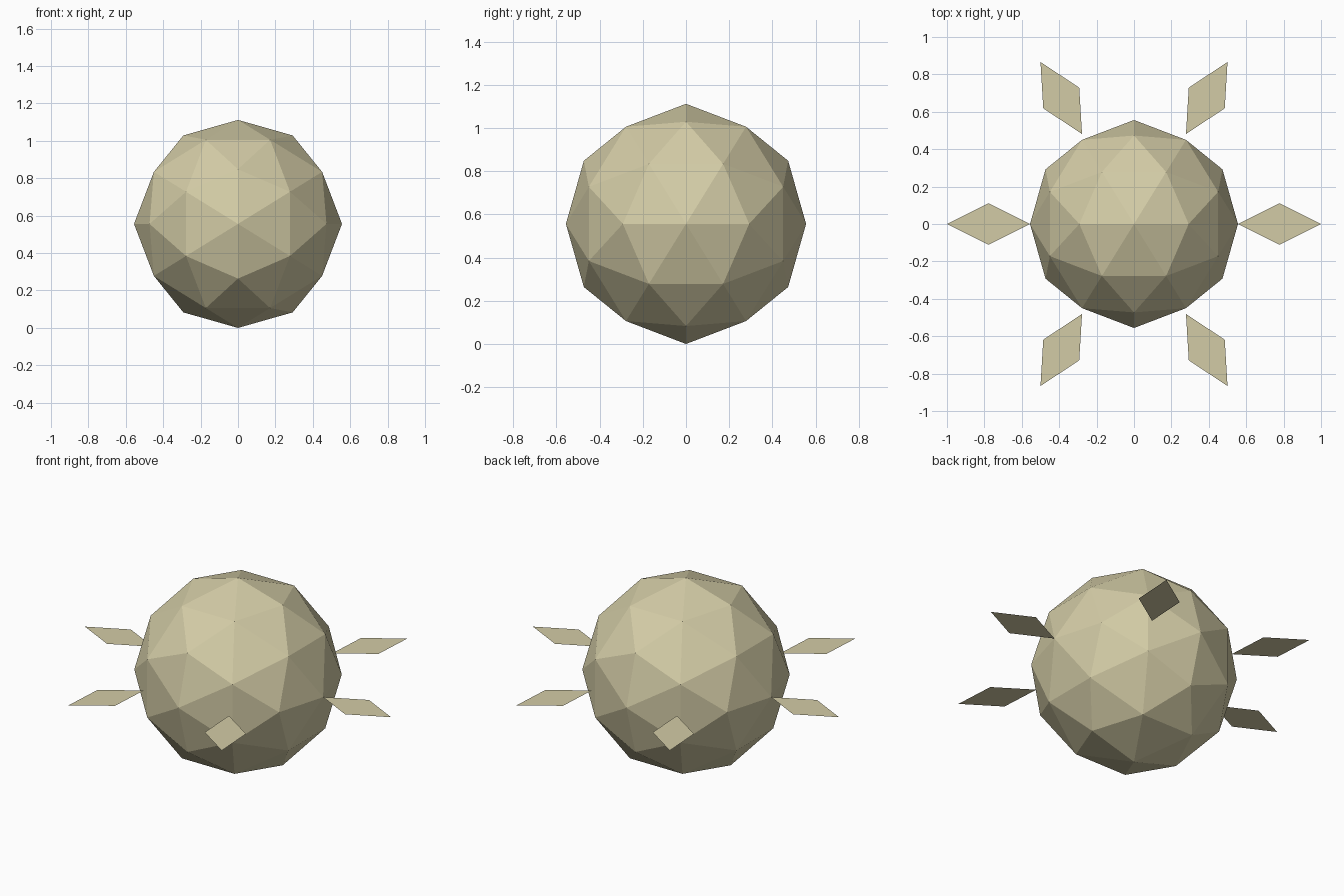
import bpy
import bmesh
import math
from mathutils import Matrix, Vector

cube = bpy.data.objects.get("Cube")
if cube:
    bpy.data.objects.remove(cube, do_unlink=True)

RADIUS = 0.556      # ball radius, also its centre height
TIP = 1.0           # distance of the fin tips from the axis
HALF_WIDTH = 0.111  # half the width of a fin

sand = bpy.data.materials.new("sand")
sand.use_nodes = True
colour = (0.65, 0.6, 0.38, 1)
sand.diffuse_color = colour
sand.node_tree.nodes["Principled BSDF"].inputs["Base Color"].default_value = colour


def add_object(name, bm):
    mesh = bpy.data.meshes.new(name)
    bm.to_mesh(mesh)
    bm.free()
    mesh.materials.append(sand)
    obj = bpy.data.objects.new(name, mesh)
    obj.location.z = RADIUS
    bpy.context.collection.objects.link(obj)
    return obj


# Faceted ball: icosahedron from three golden rectangles, split once, pushed to a sphere
phi = (1 + math.sqrt(5)) / 2
bm = bmesh.new()
for s in (-1, 1):
    for t in (-phi, phi):
        for corner in ((s, 0, t), (t, s, 0), (0, t, s)):
            bm.verts.new(corner)
bmesh.ops.convex_hull(bm, input=bm.verts[:])
bmesh.ops.subdivide_edges(bm, edges=bm.edges[:], cuts=1, use_grid_fill=True)
for v in bm.verts:
    v.co = v.co.normalized() * RADIUS
bmesh.ops.recalc_face_normals(bm, faces=bm.faces[:])
add_object("faceted_ball", bm)

# Six flat diamond fins around the equator
middle = (RADIUS + TIP) / 2
diamond = [(RADIUS, 0, 0), (middle, -HALF_WIDTH, 0), (TIP, 0, 0), (middle, HALF_WIDTH, 0)]
for i in range(6):
    turn = Matrix.Rotation(math.radians(60 * i), 3, 'Z')
    bm = bmesh.new()
    bm.faces.new([bm.verts.new(turn @ Vector(p)) for p in diamond])
    add_object(f"diamond_fin_{i + 1}", bm)
